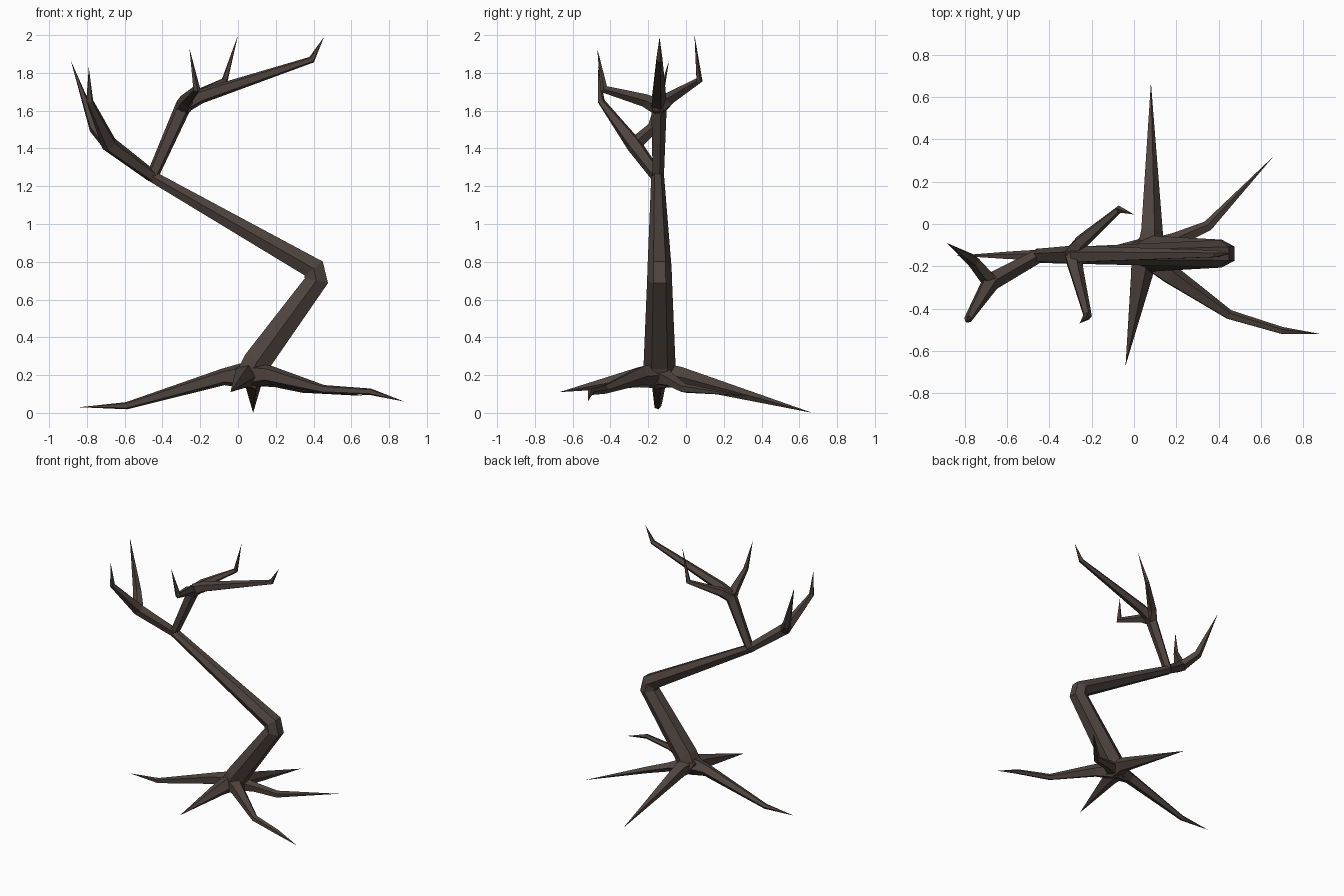
import bpy, bmesh, math
from mathutils import Vector, Matrix

if "Cube" in bpy.data.objects:
    bpy.data.objects.remove(bpy.data.objects["Cube"])

bark = bpy.data.materials.new("dark_brown_bark")
bark.diffuse_color = (0.078, 0.057, 0.049, 1)
bark.use_nodes = True
bark.node_tree.nodes["Principled BSDF"].inputs["Base Color"].default_value = bark.diffuse_color


def finish(bm, name):
    bmesh.ops.recalc_face_normals(bm, faces=bm.faces)
    me = bpy.data.meshes.new(name)
    bm.to_mesh(me)
    bm.free()
    me.materials.append(bark)
    ob = bpy.data.objects.new(name, me)
    bpy.context.collection.objects.link(ob)
    return ob


def limb(name, pts, sides=5):
    """Faceted tapering tube through (x, y, z, radius); radius 0 makes a pointed tip."""
    co = [Vector(p[:3]) for p in pts]
    overall = (co[-1] - co[0]).normalized()
    ref = Vector((1, 0, 0)) if abs(overall.y) > 0.65 else Vector((0, 1, 0))
    dirs = [(b - a).normalized() for a, b in zip(co, co[1:])]
    bm = bmesh.new()
    rings = []
    for i, c in enumerate(co):
        r = pts[i][3]
        if r == 0:
            rings.append([bm.verts.new(c)])
            continue
        d1, d2 = dirs[max(i - 1, 0)], dirs[min(i, len(dirs) - 1)]
        t = (d1 + d2).normalized()
        u = (ref - t * ref.dot(t)).normalized()
        v = t.cross(u)
        bend = (d2 - d1).normalized() if (d2 - d1).length > 1e-4 else Vector()
        stretch = min(1 / max(t.dot(d1), 0.1), 1.4) - 1
        ring = []
        for k in range(sides):
            a = 2 * math.pi * k / sides
            o = (u * math.cos(a) + v * math.sin(a)) * r
            o += bend * o.dot(bend) * stretch
            ring.append(bm.verts.new(c + o))
        rings.append(ring)
    bm.faces.new(rings[0])
    for a, b in zip(rings, rings[1:]):
        for k in range(sides):
            j = (k + 1) % sides
            if len(b) == 1:
                bm.faces.new((a[k], a[j], b[0]))
            else:
                bm.faces.new((a[k], a[j], b[j], b[k]))
    if len(rings[-1]) > 1:
        bm.faces.new(rings[-1])
    return finish(bm, name)


def knot(name, loc, size):
    """Faceted lump where limbs meet."""
    bm = bmesh.new()
    bmesh.ops.create_icosphere(bm, subdivisions=1, radius=1,
                               matrix=Matrix.Translation(loc) @ Matrix.Diagonal((*size, 1)))
    return finish(bm, name)


# zigzag trunk
limb("trunk", [(0.06, -0.14, 0.18, 0.088), (0.1, -0.14, 0.27, 0.084),
               (0.415, -0.14, 0.70, 0.066), (0.40, -0.14, 0.765, 0.064),
               (-0.46, -0.15, 1.255, 0.034)], 6)

# roots
knot("root_crown", (0.055, -0.14, 0.205), (0.09, 0.09, 0.075))
limb("root_left", [(0.05, -0.14, 0.2, 0.075), (-0.08, -0.145, 0.19, 0.046),
                   (-0.59, -0.15, 0.038, 0.02), (-0.84, -0.15, 0.03, 0)])
limb("root_front_right", [(0.06, -0.14, 0.2, 0.075), (0.17, -0.24, 0.2, 0.05),
                          (0.45, -0.43, 0.125, 0.024), (0.70, -0.505, 0.112, 0.018),
                          (0.88, -0.52, 0.06, 0)])
limb("root_back_right", [(0.06, -0.14, 0.2, 0.065), (0.2, -0.075, 0.17, 0.036),
                         (0.35, -0.01, 0.13, 0.026), (0.66, 0.32, 0.09, 0)])
limb("root_back", [(0.07, -0.16, 0.2, 0.075), (0.08, -0.03, 0.19, 0.056),
                   (0.08, 0.67, 0.0, 0)])
limb("root_front", [(0.05, -0.12, 0.2, 0.075), (0.03, -0.25, 0.188, 0.055),
                    (-0.04, -0.67, 0.11, 0)])

# right-hand bough and its three branches
knot("fork_knot", (-0.457, -0.15, 1.255), (0.034, 0.034, 0.034))
limb("upper_bough", [(-0.455, -0.15, 1.25, 0.033), (-0.30, -0.147, 1.60, 0.044),
                     (-0.285, -0.147, 1.64, 0.042)])
knot("bough_knot", (-0.285, -0.147, 1.62), (0.05, 0.048, 0.05))
limb("branch_right", [(-0.285, -0.147, 1.63, 0.045), (-0.2, -0.145, 1.675, 0.04),
                      (0.39, -0.142, 1.87, 0.018), (0.455, -0.14, 1.99, 0)])
limb("branch_back", [(-0.29, -0.14, 1.62, 0.045), (-0.25, -0.085, 1.665, 0.035),
                     (-0.07, 0.07, 1.76, 0.017), (0.0, 0.045, 2.0, 0)])
limb("branch_front", [(-0.29, -0.15, 1.62, 0.045), (-0.275, -0.22, 1.655, 0.036),
                      (-0.22, -0.435, 1.715, 0.02), (-0.257, -0.47, 1.93, 0)])

# left-hand bough, split in two
limb("left_bough", [(-0.45, -0.15, 1.25, 0.034), (-0.68, -0.275, 1.42, 0.044),
                    (-0.785, -0.45, 1.65, 0.019), (-0.79, -0.465, 1.83, 0)])
limb("left_twig", [(-0.68, -0.27, 1.42, 0.04), (-0.76, -0.175, 1.51, 0.031),
                   (-0.885, -0.09, 1.865, 0)])
